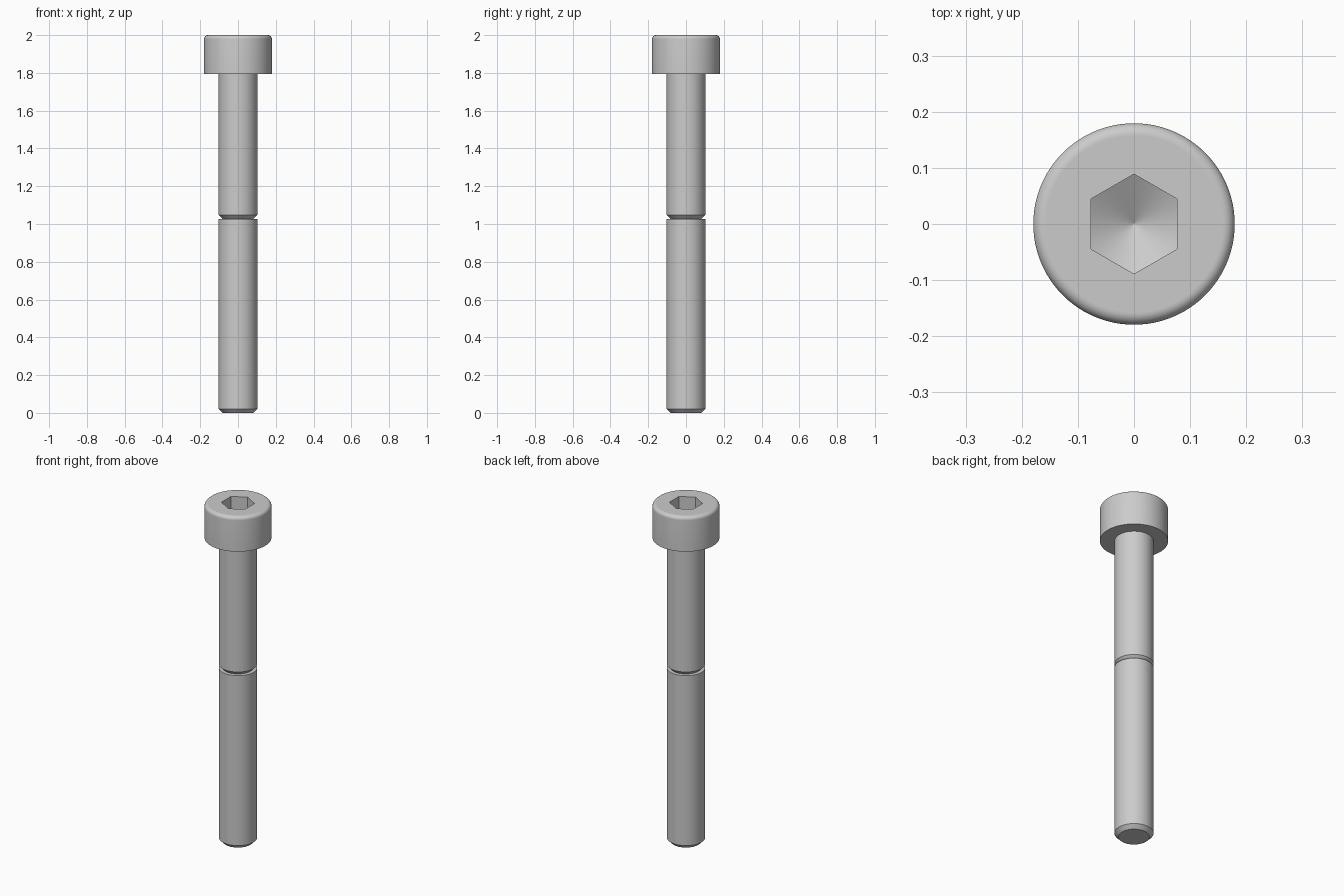
import bpy, bmesh, math

cube = bpy.data.objects.get("Cube")
if cube:
    bpy.data.objects.remove(cube, do_unlink=True)

SEG = 96
HEAD_R, HEAD_Z, TOP = 0.1795, 1.795, 2.0
SHANK_R, TIP_R = 0.1026, 0.081
CHAMFER = SHANK_R - TIP_R
SPLIT = 1.026            # top of the threaded section
FILLET = 0.0205
APOTHEM, DEPTH = 0.077, 0.103
SLOPE = math.tan(math.radians(30))

steel = bpy.data.materials.new("steel_grey")
steel.use_nodes = True
colour = (0.6, 0.6, 0.6, 1)
steel.diffuse_color = colour
steel.node_tree.nodes["Principled BSDF"].inputs["Base Color"].default_value = colour


def circle(r, z):
    return lambda a: (r, z)


def hexagon(a):
    """Radius of the socket wall at angle a, with corners on the y axis."""
    off = (a + math.pi / 6) % (math.pi / 3) - math.pi / 6
    return APOTHEM / math.cos(off)


def lathe(name, rings, cap_end=False):
    """Skin a list of rings, each a function of angle giving radius and height."""
    bm = bmesh.new()
    loops = []
    for ring in rings:
        loop = []
        for i in range(SEG):
            a = math.tau * i / SEG
            r, z = ring(a)
            loop.append(bm.verts.new((r * math.cos(a), r * math.sin(a), z)))
        loops.append(loop)
    for low, high in zip(loops, loops[1:]):
        for i in range(SEG):
            j = (i + 1) % SEG
            bm.faces.new((low[i], low[j], high[j], high[i]))
    if cap_end:
        bm.faces.new(loops[-1])
    mesh = bpy.data.meshes.new(name)
    bm.to_mesh(mesh)
    bm.free()
    mesh.materials.append(steel)
    obj = bpy.data.objects.new(name, mesh)
    bpy.context.collection.objects.link(obj)
    bpy.ops.object.select_all(action="DESELECT")
    obj.select_set(True)
    bpy.context.view_layer.objects.active = obj
    bpy.ops.object.shade_smooth_by_angle(angle=math.radians(30))
    return obj


# Head: underside, side, rounded rim, flat top, hex socket with drilled cone floor
rim = []
for k in range(9):
    t = math.pi / 2 * k / 8
    rim.append(circle(HEAD_R - FILLET * (1 - math.cos(t)),
                      TOP - FILLET * (1 - math.sin(t))))
floor = TOP - DEPTH
apex = floor - APOTHEM * SLOPE
head_rings = [circle(SHANK_R, HEAD_Z), circle(HEAD_R, HEAD_Z)] + rim + [
    circle(HEAD_R - FILLET - 0.002, TOP),
    lambda a: (hexagon(a), TOP),
    lambda a: (hexagon(a), apex + hexagon(a) * SLOPE),
    circle(0.001, apex),
]
lathe("head", head_rings, cap_end=True)

# Plain shank, chamfered where it meets the threaded section
lathe("plain_shank", [
    circle(TIP_R, SPLIT),
    circle(SHANK_R, SPLIT + CHAMFER),
    circle(SHANK_R, HEAD_Z),
])

# Threaded section, chamfered at the tip, with a flat shoulder on top
lathe("threaded_shank", [
    circle(0.001, 0),
    circle(TIP_R, 0),
    circle(SHANK_R, CHAMFER),
    circle(SHANK_R, SPLIT),
    circle(TIP_R, SPLIT),
])
